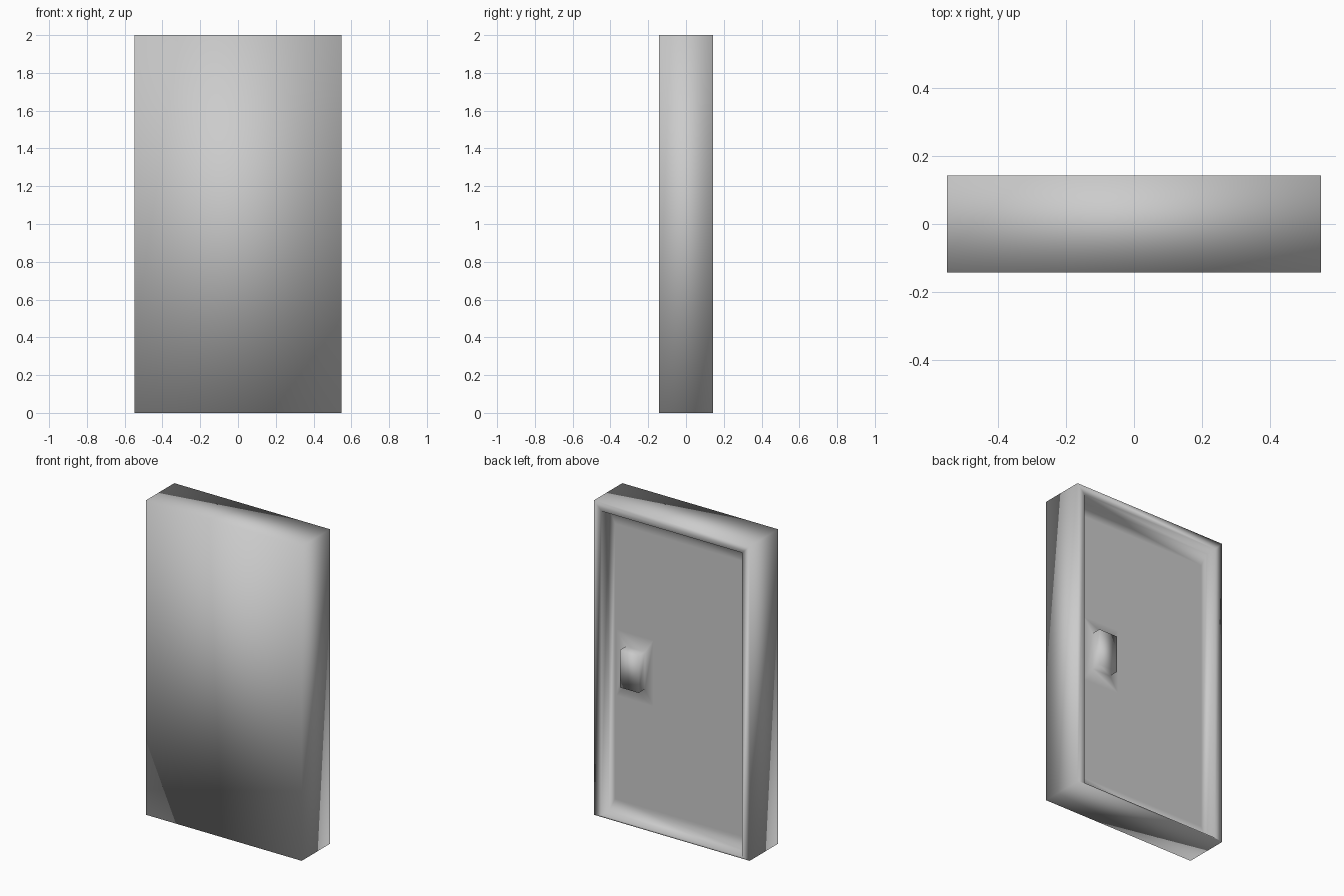
import bpy, bmesh

if "Cube" in bpy.data.objects:
    bpy.data.objects.remove(bpy.data.objects["Cube"])

PANEL_Y = 0.07  # depth of the recessed panel

# Rectangular rings (y, x0, x1, z0, z1), from the front face through to the handle
RINGS = [
    (-0.1425, -0.548, 0.548, 0.0, 2.0),       # front of the slab
    (0.1425, -0.548, 0.548, 0.0, 2.0),        # back of the slab
    (0.1425, -0.495, 0.495, 0.01, 1.945),     # frame rim
    (PANEL_Y, -0.495, 0.495, 0.01, 1.945),    # bottom of the recess
    (PANEL_Y, -0.45, 0.45, 0.10, 1.85),       # panel border
    (PANEL_Y, 0.18, 0.44, 0.76, 1.18),        # panel around the handle
    (PANEL_Y, 0.24, 0.373, 0.853, 1.09),      # handle base
    (0.1325, 0.24, 0.373, 0.853, 1.09),       # handle outer face
]


def add_ring(bm, y, x0, x1, z0, z1):
    return [bm.verts.new((x, y, z)) for x, z in ((x0, z0), (x1, z0), (x1, z1), (x0, z1))]


# Door: one shell, each ring joined to the next, ends capped
bm = bmesh.new()
rings = [add_ring(bm, *r) for r in RINGS]
for a, b in zip(rings, rings[1:]):
    for i in range(4):
        j = (i + 1) % 4
        bm.faces.new((a[i], a[j], b[j], b[i]))
bm.faces.new(rings[0])
bm.faces.new(rings[-1])
bmesh.ops.recalc_face_normals(bm, faces=bm.faces[:])

# The whole shell is smooth shaded
for f in bm.faces:
    f.smooth = True
mesh = bpy.data.meshes.new("door")
bm.to_mesh(mesh)
bm.free()
bpy.context.collection.objects.link(bpy.data.objects.new("door", mesh))
